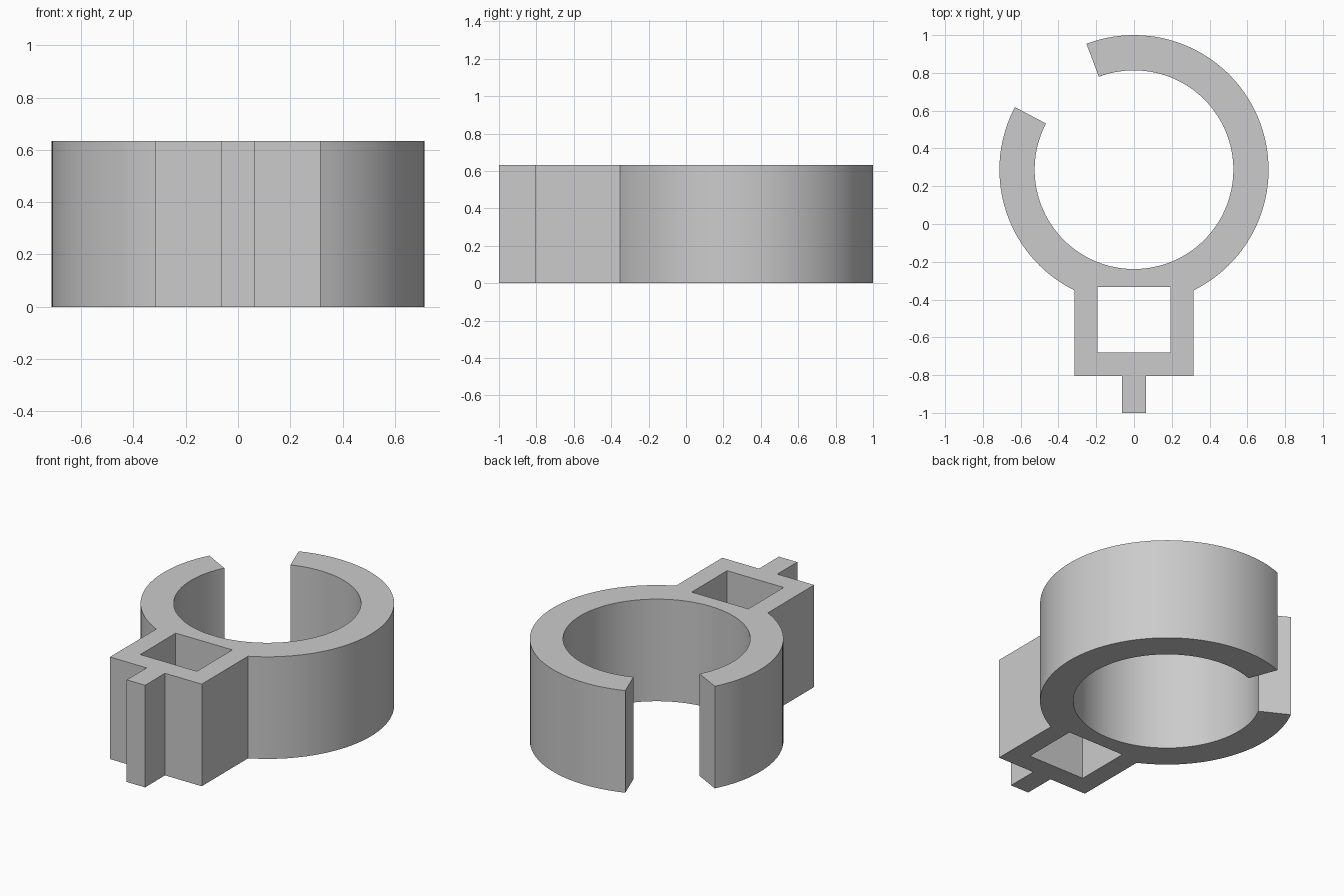
import bpy
import bmesh
from math import acos, cos, pi, radians, sin

cube = bpy.data.objects.get("Cube")
if cube:
    bpy.data.objects.remove(cube, do_unlink=True)

HEIGHT = 0.633
CENTRE_Y, OUTER, INNER = 0.2875, 0.7125, 0.526
GAP_START, GAP_END = radians(110.7), radians(152.3)
BOX_X, BOX_Y = 0.315, -0.805
TAB_X, TAB_Y = 0.063, -1.0


def arc(radius, start, end):
    """Points along an arc about the ring centre."""
    steps = max(2, round(abs(end - start) / radians(3)))
    angles = [start + (end - start) * i / steps for i in range(steps + 1)]
    return [(radius * cos(a), CENTRE_Y + radius * sin(a)) for a in angles]


def add_loop(bm, points):
    verts = [bm.verts.new((x, y, 0)) for x, y in points]
    for a, b in zip(verts, verts[1:] + verts[:1]):
        bm.edges.new((a, b))


# Outline: open ring, square socket block and front tab
join = acos(BOX_X / OUTER)
right_side = [(BOX_X, BOX_Y), (TAB_X, BOX_Y), (TAB_X, TAB_Y)]
left_side = [(-x, y) for x, y in reversed(right_side)]
outline = (arc(OUTER, GAP_START, -join) + right_side + left_side
           + arc(OUTER, join - pi, GAP_END - 2 * pi)
           + arc(INNER, GAP_END - 2 * pi, GAP_START))

# Rectangular socket through the block
socket = [(-0.194, -0.68), (0.194, -0.68), (0.194, -0.333), (-0.194, -0.333)]

bm = bmesh.new()
add_loop(bm, outline)
add_loop(bm, socket)
bmesh.ops.triangle_fill(bm, use_beauty=True, edges=bm.edges[:])

# Raise the flat profile to full height
raised = bmesh.ops.extrude_face_region(bm, geom=bm.faces[:], use_keep_orig=True)
top = [v for v in raised["geom"] if isinstance(v, bmesh.types.BMVert)]
bmesh.ops.translate(bm, verts=top, vec=(0, 0, HEIGHT))
bmesh.ops.recalc_face_normals(bm, faces=bm.faces[:])

mesh = bpy.data.meshes.new("ring_clip")
bm.to_mesh(mesh)
bm.free()
clip = bpy.data.objects.new("ring_clip", mesh)
bpy.context.collection.objects.link(clip)

# Plain grey material
grey = bpy.data.materials.new("light_grey")
grey.use_nodes = True
colour = (0.6, 0.6, 0.6, 1)
grey.diffuse_color = colour
grey.node_tree.nodes["Principled BSDF"].inputs["Base Color"].default_value = colour
mesh.materials.append(grey)

# Smooth curved walls, sharp corners
bpy.ops.object.select_all(action="DESELECT")
clip.select_set(True)
bpy.context.view_layer.objects.active = clip
bpy.ops.object.shade_smooth_by_angle(angle=radians(20))
